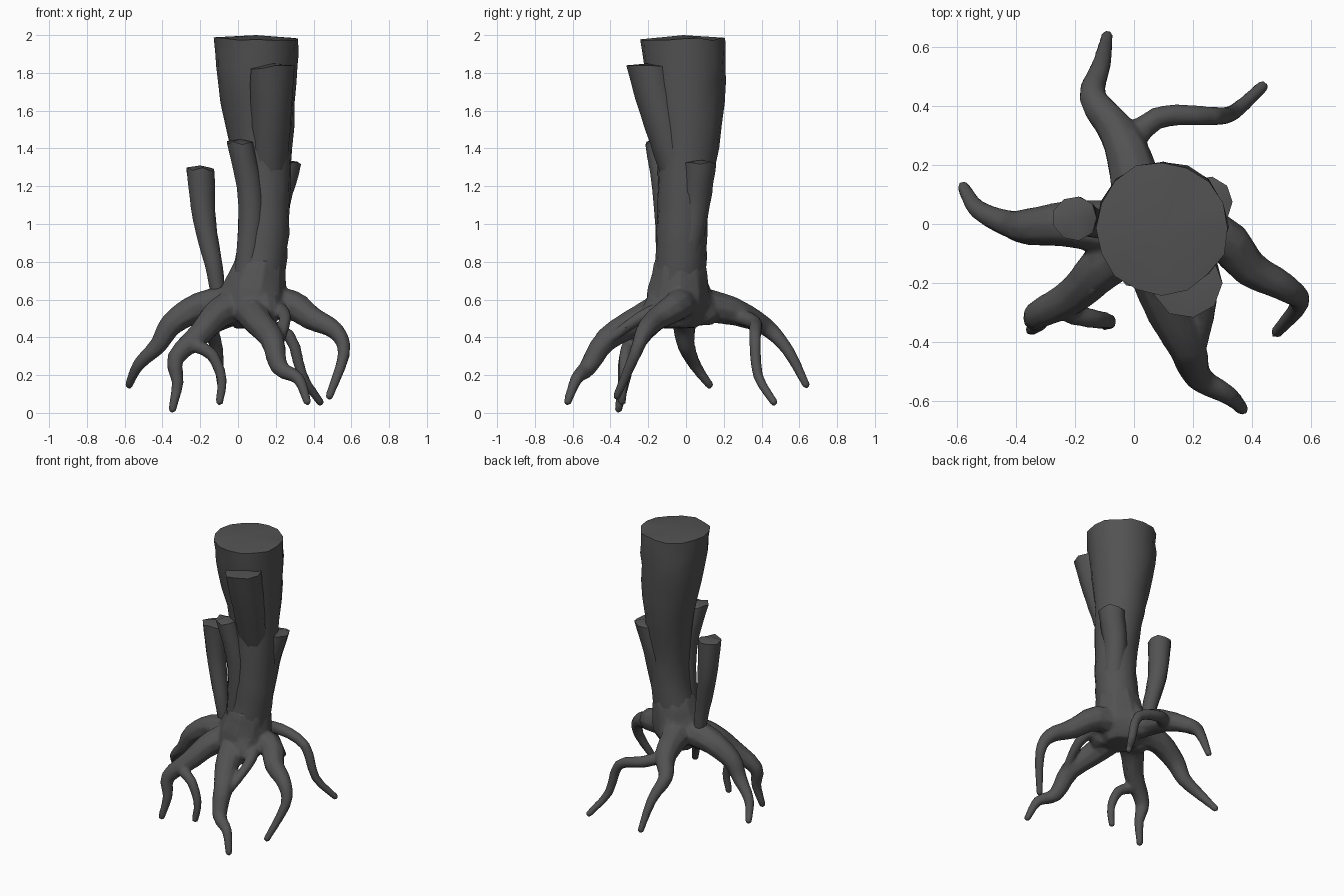
import bpy, bmesh, math, random
from mathutils import Vector

random.seed(4)
cube = bpy.data.objects.get("Cube")
if cube:
    bpy.data.objects.remove(cube)

bark = bpy.data.materials.new("dark grey bark")
bark.use_nodes = True
bark.diffuse_color = [0.085] * 3 + [1]
bsdf = bark.node_tree.nodes["Principled BSDF"]
bsdf.inputs["Base Color"].default_value = bark.diffuse_color


def smooth_path(points, steps):
    """Catmull-Rom interpolation of (x, y, z, radius) points."""
    p = [Vector(q) for q in points]
    p = [p[0] * 2 - p[1]] + p + [p[-1] * 2 - p[-2]]
    out = []
    for i in range(1, len(p) - 2):
        before, start, end, after = p[i - 1:i + 3]
        for k in range(steps):
            t = k / steps
            pull_in = (end - before) / 2 * (t * (1 - t) ** 2)
            pull_out = (after - start) / 2 * (t ** 2 * (t - 1))
            blend = t * t * (3 - 2 * t)
            out.append(start.lerp(end, blend) + pull_in + pull_out)
    return out + [p[-2]]


def taper(points, thick, thin, power=1):
    """Give every path point a radius that falls from thick to thin."""
    last = len(points) - 1
    return [(*p, thin + (thick - thin) * (1 - i / last) ** power)
            for i, p in enumerate(points)]


def limb(name, points, sides=9, steps=3, cut=False):
    """Round limb along a path; cut limbs have level rings and a ragged sawn top."""
    path = smooth_path(points, steps)
    centres = [q.to_3d() for q in path]
    last = len(path) - 1
    up = Vector((0, 0, 1))
    side = Vector((1, 0, 0))
    bm = bmesh.new()
    rings = []
    for i, q in enumerate(path):
        along = centres[min(i + 1, last)] - centres[max(i - 1, 0)]
        axis = up if cut else along.normalized()
        side = side - axis * side.dot(axis)
        if side.length < 0.1:
            side = axis.orthogonal()
        side.normalize()
        other = axis.cross(side)
        ring = []
        for k in range(sides):
            a = math.tau * k / sides
            r = q.w * random.uniform(0.98, 1.04)
            v = centres[i] + (side * math.cos(a) + other * math.sin(a)) * r
            if cut and i == last:
                v.z += random.uniform(-0.01, 0.01)
            ring.append(bm.verts.new(v))
        rings.append(ring)
    for lo, hi in zip(rings, rings[1:]):
        for k in range(sides):
            n = (k + 1) % sides
            bm.faces.new((lo[k], lo[n], hi[n], hi[k]))
    # Close both ends with fans, slightly domed at the far end
    dome = up * 0.02 if cut else axis * path[-1].w * 0.6
    for ring, tip in ((rings[0][::-1], centres[0]), (rings[-1], centres[-1] + dome)):
        centre = bm.verts.new(tip)
        for k in range(sides):
            bm.faces.new((ring[k], ring[(k + 1) % sides], centre))
    bmesh.ops.recalc_face_normals(bm, faces=bm.faces)
    mesh = bpy.data.meshes.new(name)
    bm.to_mesh(mesh)
    bm.free()
    mesh.materials.append(bark)
    obj = bpy.data.objects.new(name, mesh)
    bpy.context.collection.objects.link(obj)
    bpy.ops.object.select_all(action='DESELECT')
    obj.select_set(True)
    bpy.context.view_layer.objects.active = obj
    bpy.ops.object.shade_smooth_by_angle(angle=math.radians(50))
    return obj


def stub(name, thick_top, thin_base, *points):
    """Sawn-off limb, widest at its top."""
    limb(name, taper(points, thin_base, thick_top), steps=4, cut=True)


def root(name, *points):
    """Root that leaves the middle of the crown and thins to a tip."""
    return limb(name, taper([(.04, -.03, .59), *points], .1, .021, 1.2))


def fork(name, *points):
    """Thinner offshoot of a root."""
    return limb(name, taper(points, .045, .021))


# Trunk above the crown
limb("trunk", [(.1, -.035, .7, .14), (.13, -.025, .88, .133), (.14, -.015, 1.1, .136),
               (.125, .01, 1.4, .16), (.1, 0, 1.75, .208),
               (.095, -.015, 1.98, .222)], sides=16, cut=True)

# Sawn-off limbs fused to the trunk, and the free-standing one
stub("front_upper_stub", .12, .09, (.16, -.04, 1.25), (.17, -.11, 1.5), (.18, -.2, 1.83))
stub("front_lower_stub", .07, .07, (.04, -.08, .65), (.07, -.1, 1.1), (.01, -.145, 1.43))
stub("left_stub", .085, .07, (.18, .01, .85), (.2, .05, 1.1), (.25, .075, 1.32))
stub("free_branch", .075, .035, (-.1, 0, .58), (-.13, 0, .78), (-.18, .02, 1.02),
     (-.2, .02, 1.29))

# Main roots and their offshoots
crown = [
    root("back_root", (-.01, .2, .55), (-.06, .32, .51), (-.14, .43, .45),
         (-.11, .54, .33), (-.09, .64, .14)),
    root("right_root", (-.2, 0, .56), (-.35, -.01, .47), (-.42, 0, .36),
         (-.53, .05, .25), (-.58, .13, .14)),
    root("front_right_root", (-.1, -.14, .53), (-.2, -.24, .42), (-.33, -.31, .29),
         (-.32, -.33, .16), (-.35, -.36, .01)),
    root("front_root", (.09, -.23, .5), (.18, -.42, .39), (.22, -.52, .24),
         (.32, -.58, .18), (.37, -.63, .05)),
    root("left_root", (.28, -.04, .57), (.39, -.15, .5), (.52, -.22, .43),
         (.56, -.27, .31), (.48, -.37, .08)),
    fork("back_left_fork", (-.04, .24, .52), (.08, .36, .48), (.27, .365, .41),
         (.34, .38, .2), (.44, .47, .05)),
    fork("front_right_fork", (-.17, -.2, .46), (-.23, -.29, .37), (-.14, -.32, .31),
         (-.085, -.33, .18), (-.1, -.34, .05)),
    fork("front_link", (.2, -.1, .56), (.25, -.25, .5), (.21, -.48, .33)),
]

# Flared base and the swollen knots between the roots
crown.append(limb("flare", [(.08, -.04, .45, .1), (.08, -.04, .58, .17), (.12, -.03, .8, .136)]))
for name, x, y in (("right_knot", -.1, -.06), ("front_knot", .16, -.18), ("back_knot", .04, .12)):
    crown.append(limb(name, taper([(.08, -.03, .74), (x, y, .5)], .12, .07)))

# Melt roots and knots into one gnarled, coarsely faceted crown
for part in crown:
    part.select_set(True)
bpy.ops.object.join()
joined = bpy.context.object
joined.name = "root_crown"
melt = joined.modifiers.new("melt", 'REMESH')
melt.mode = 'VOXEL'
melt.voxel_size = 0.01
melt.use_smooth_shade = True
soften = joined.modifiers.new("soften", 'SMOOTH')
soften.iterations = 5
coarsen = joined.modifiers.new("coarsen", 'DECIMATE')
coarsen.ratio = 0.15
